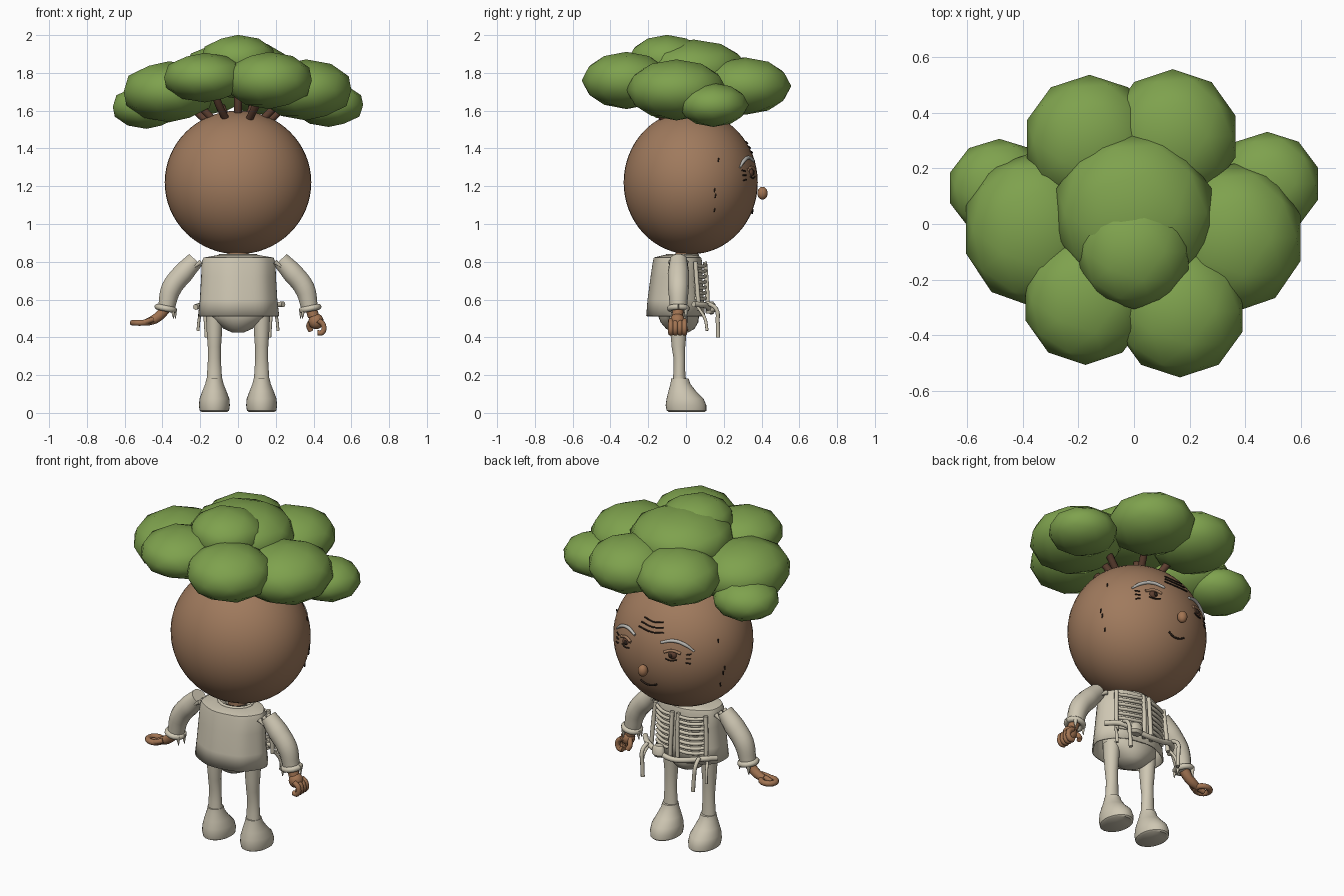
import bpy, bmesh, math
from mathutils import Vector

if "Cube" in bpy.data.objects:
    bpy.data.objects.remove(bpy.data.objects["Cube"])


def material(name, rgb):
    m = bpy.data.materials.new(name)
    m.diffuse_color = (*rgb, 1)
    m.use_nodes = True
    m.node_tree.nodes["Principled BSDF"].inputs["Base Color"].default_value = m.diffuse_color
    return m


GREEN = material("leaf_green", (0.21, 0.36, 0.075))
SKIN = material("wood_brown", (0.35, 0.195, 0.11))
HAND = material("warm_brown", (0.36, 0.175, 0.085))
BARK = material("bark_brown", (0.11, 0.05, 0.03))
DARK = material("dark_brown", (0.03, 0.018, 0.012))
CLOTH = material("linen", (0.62, 0.57, 0.45))
GREY = material("brow_grey", (0.5, 0.49, 0.46))


def add(name, bm, mat, smooth=40):
    me = bpy.data.meshes.new(name)
    bm.to_mesh(me)
    bm.free()
    ob = bpy.data.objects.new(name, me)
    bpy.context.collection.objects.link(ob)
    me.materials.append(mat)
    bpy.ops.object.select_all(action='DESELECT')
    ob.select_set(True)
    bpy.context.view_layer.objects.active = ob
    if smooth:
        bpy.ops.object.shade_smooth_by_angle(angle=math.radians(smooth))
    return ob


def ball(name, loc, r, mat, seg=24):
    bm = bmesh.new()
    bmesh.ops.create_uvsphere(bm, u_segments=seg, v_segments=seg * 2 // 3, radius=1)
    bmesh.ops.scale(bm, vec=r, verts=bm.verts)
    bmesh.ops.translate(bm, vec=loc, verts=bm.verts)
    return add(name, bm, mat)


def loft(name, rings, mat, n=28, wave=0.0, caps=(True, True)):
    """Stack of ellipses: (x, y, z, rx, ry)."""
    bm = bmesh.new()
    rows = []
    for cx, cy, z, rx, ry in rings:
        row = []
        for i in range(n):
            a = 2 * math.pi * i / n
            k = 1 + wave * math.cos(7 * a)
            row.append(bm.verts.new((cx + rx * k * math.cos(a), cy + ry * k * math.sin(a), z)))
        rows.append(row)
    for a, b in zip(rows, rows[1:]):
        for i in range(n):
            j = (i + 1) % n
            bm.faces.new((a[i], a[j], b[j], b[i]))
    if caps[0]:
        bm.faces.new(rows[0][::-1])
    if caps[1]:
        bm.faces.new(rows[-1])
    bmesh.ops.recalc_face_normals(bm, faces=bm.faces)
    return add(name, bm, mat)


def tube(name, pts, r, mat, radii=None, smooth=True, res=3):
    """Round bar through points, turned into a mesh."""
    cu = bpy.data.curves.new(name, 'CURVE')
    cu.dimensions = '3D'
    cu.bevel_depth, cu.bevel_resolution, cu.use_fill_caps = r, res, True
    cu.resolution_u = 5
    sp = cu.splines.new('BEZIER' if smooth else 'POLY')
    store = sp.bezier_points if smooth else sp.points
    store.add(len(pts) - 1)
    for i, (p, c) in enumerate(zip(store, pts)):
        p.co = c if smooth else (*c, 1)
        p.radius = radii[i] if radii else 1
        if smooth:
            p.handle_left_type = p.handle_right_type = 'AUTO'
    ob = bpy.data.objects.new(name, cu)
    bpy.context.collection.objects.link(ob)
    cu.materials.append(mat)
    bpy.ops.object.select_all(action='DESELECT')
    ob.select_set(True)
    bpy.context.view_layer.objects.active = ob
    bpy.ops.object.convert(target='MESH')
    return bpy.context.object


def ring(name, loc, rx, ry, r, mat, tilt=0.0):
    pts = []
    for i in range(17):
        a = 2 * math.pi * i / 16
        x, y = rx * math.cos(a), ry * math.sin(a)
        pts.append((loc[0] + x * math.cos(tilt), loc[1] + y, loc[2] + x * math.sin(tilt)))
    return tube(name, pts, r, mat, smooth=False)


# Head and neck
HC, HR = Vector((0, 0.025, 1.22)), Vector((0.388, 0.355, 0.38))
ball("head", HC, HR, SKIN, 48)
loft("neck", [(0, 0, 0.78, .055, .055), (0, 0, 0.88, .055, .055)], SKIN)

# Leafy crown: x, y, z, rx, ry, rz
LEAVES = [(-.16, .30, 1.73, .235, .235, .15), (.14, .315, 1.73, .235, .24, .15),
          (-.365, -.02, 1.70, .25, .275, .16), (.36, -.05, 1.71, .25, .265, .16),
          (-.485, .13, 1.62, .185, .175, .115), (.48, .145, 1.63, .19, .185, .115),
          (0, .04, 1.82, .29, .285, .155), (0, -.1, 1.87, .205, .205, .13),
          (-.175, -.275, 1.775, .225, .23, .13), (.165, -.315, 1.76, .235, .235, .15)]
for x, y, z, rx, ry, rz in LEAVES:
    bm = bmesh.new()
    bmesh.ops.create_icosphere(bm, subdivisions=2, radius=1.01)
    bmesh.ops.scale(bm, vec=(rx, ry, rz), verts=bm.verts)
    bmesh.ops.translate(bm, vec=(x, y, z), verts=bm.verts)
    add("leaf_clump", bm, GREEN, 80)
    # Twig joining each clump to the scalp
    tube("twig", [(x * .35, y * .35, 1.55), (x * .6, y * .6, 1.64), (x * .8, y * .8, z)], .02, BARK)


# Face, drawn on the +y side of the head
def face(x, z, lift=0.004):
    k = 1 - (x / HR.x) ** 2 - ((z - HC.z) / HR.z) ** 2
    return (x, HC.y + HR.y * math.sqrt(max(k, 0)) + lift, z)


def mark(name, pts, r, mat, radii=None):
    tube(name, [face(*p) for p in pts], r, mat, radii, res=2)


ball("nose", (0, .405, 1.163), (.027, .027, .034), HAND)
mark("mouth", [(-.055, 1.075), (-.02, 1.06), (.02, 1.06), (.05, 1.075)], .005, DARK)
for i in range(3):
    z = 1.385 + i * .025
    mark("forehead_line", [(-.09 + i * .01, z), (-.02, z - .008), (.07 - i * .01, z)], .004, DARK)
for s in (-1, 1):
    mark("brow", [(s * .085, 1.335), (s * .15, 1.352), (s * .21, 1.335), (s * .255, 1.30)],
         .010, GREY, (.7, 1, 1, .5))
    ball("eye", face(s * .15, 1.272, -.006), (.026, .016, .022), BARK, 16)
    ball("pupil", face(s * .147, 1.272, .008), (.011, .006, .012), DARK, 12)
    mark("eyelid", [(s * .11, 1.287), (s * .15, 1.300), (s * .195, 1.287)], .008, SKIN)
    mark("eye_bag", [(s * .12, 1.25), (s * .15, 1.243), (s * .18, 1.25)], .004, DARK)
    for z in (1.235, 1.258, 1.28):
        mark("crow_foot", [(s * .222, z), (s * .245, z + .2 * (z - 1.258))], .004, DARK)
    for y, z in ((.17, 1.34), (.15, 1.18), (.155, 1.15), (.15, 1.075)):
        k = 1 - ((y - HC.y) / HR.y) ** 2 - ((z - HC.z) / HR.z) ** 2
        x = s * (HR.x * math.sqrt(k) + .001)
        tube("bark_crack", [(x, y, z - .012), (x, y + .004, z + .01)], .004, DARK, res=1)

# Loose tunic with an open hem
tunic = loft("tunic", [(0, -.055, .512, .215, .155), (0, -.055, .6, .205, .148),
                       (0, -.05, .72, .198, .137), (0, -.045, .80, .195, .13),
                       (0, -.045, .822, .185, .125), (0, -.03, .835, .11, .09),
                       (0, -.01, .83, .06, .06)], CLOTH, 56, .015, (False, False))
mod = tunic.modifiers.new("thickness", 'SOLIDIFY')
mod.thickness = .008
ring("collar", (0, -.02, .832), .095, .08, .010, CLOTH)


# Chest braids, belt and hanging straps
def chest(x, lift=.008):
    return -.05 + .14 * math.sqrt(max(1 - (x / .2) ** 2, 0)) + lift


for s in (-1, 1):
    for i in range(8):
        z = .785 - i * .029
        tube("braid", [(s * x, chest(x, .012), z - .008 * math.sin(x * 18)) for x in (.025, .07, .115, .155)],
             .0095, CLOTH)
    tube("placket", [(s * .02, .10, .80), (s * .02, .11, .68), (s * .025, .115, .53)], .012, CLOTH)
    tube("side_strip", [(s * .165, .05, .80), (s * .175, .06, .66), (s * .18, .07, .54)], .012, CLOTH)
    tube("hanging_strap", [(s * .17, .12, .58), (s * .175, .16, .55), (s * .17, .168, .48), (s * .165, .17, .40)],
         .011, CLOTH)
    tube("hem_strip", [(s * .19, .07, .55), (s * .205, .10, .50), (s * .212, .112, .435)], .008, CLOTH)
tube("belt", [(-.225, .03, .56), (-.18, .10, .57), (-.08, .125, .545), (0, .135, .535),
              (.08, .125, .545), (.18, .10, .57), (.24, .04, .575)], .015, CLOTH)
loft("pouch", [(.09, .125, .525, .03, .02), (.09, .13, .54, .04, .027),
               (.09, .13, .575, .036, .025), (.09, .125, .59, .025, .018)], CLOTH, 12)

# Shorts, legs and shoes
loft("shorts", [(0, -.03, .425, .03, .04), (0, -.03, .445, .075, .075), (0, -.035, .48, .12, .10),
                (0, -.04, .52, .165, .11), (0, -.04, .58, .165, .11)], CLOTH)
for s in (-1, 1):
    x = s * .125
    loft("leg", [(x, -.035, .16, .042, .036), (x, -.035, .22, .038, .031), (x, -.035, .29, .034, .031),
                 (x, -.04, .35, .035, .036), (x, -.04, .42, .040, .042), (x, -.04, .52, .045, .05)], CLOTH)
    loft("shoe", [(x, .005, .005, .068, .095), (x, .003, .012, .078, .105), (x, 0, .04, .082, .108),
                  (x, -.005, .075, .079, .098), (x, -.02, .115, .064, .073),
                  (x, -.03, .155, .048, .052), (x, -.032, .182, .042, .046)], CLOTH)

# Sleeves with rolled cuffs and torn edges
for s in (-1, 1):
    tube("sleeve", [(s * .225, -.04, .81), (s * .29, -.04, .74), (s * .352, -.04, .66), (s * .38, -.04, .555)],
         .055, CLOTH, (.85, 1.03, 1.0, .82), res=5)
    ring("cuff", (s * .382, -.04, .553), .045, .045, .016, CLOTH, s * .2)
    for dx, dy in ((-.045, .01), (-.035, -.03), (.03, .04)):
        tube("torn_cuff", [(s * (.38 + dx), -.04 + dy, .55), (s * (.38 + dx * 1.1), -.04 + dy, .50)],
             .013, CLOTH, (1, .15), smooth=False)
    for dy in (-.04, 0, .04):
        tube("torn_shoulder", [(s * .195, -.04 + dy, .80), (s * .23, -.04 + dy, .775)], .014, CLOTH, (1, .4), False)

# Relaxed hand with curled fingers
tube("wrist", [(.385, -.04, .56), (.40, -.045, .51)], .03, HAND)
ball("palm", (.413, -.045, .485), (.04, .04, .042), HAND, 16)
for i in range(4):
    y = -.08 + i * .024
    tube("finger", [(.425, y, .49), (.452, y, .465), (.445, y, .425), (.42, y, .425)], .0145, HAND)
tube("thumb", [(.39, -.03, .49), (.375, -.01, .46), (.385, .0, .435)], .014, HAND)

# Outstretched hand making a loop
tube("wrist", [(-.385, -.04, .55), (-.41, -.04, .52), (-.44, -.04, .497), (-.48, -.04, .48)],
     .029, HAND, (1, .95, .9, .7))
ring("finger_loop", (-.515, -.04, .477), .042, .038, .016, HAND)
for y in (-.06, -.035):
    tube("finger", [(-.45, y, .495), (-.49, y - .015, .482), (-.53, y - .012, .472)], .014, HAND)
